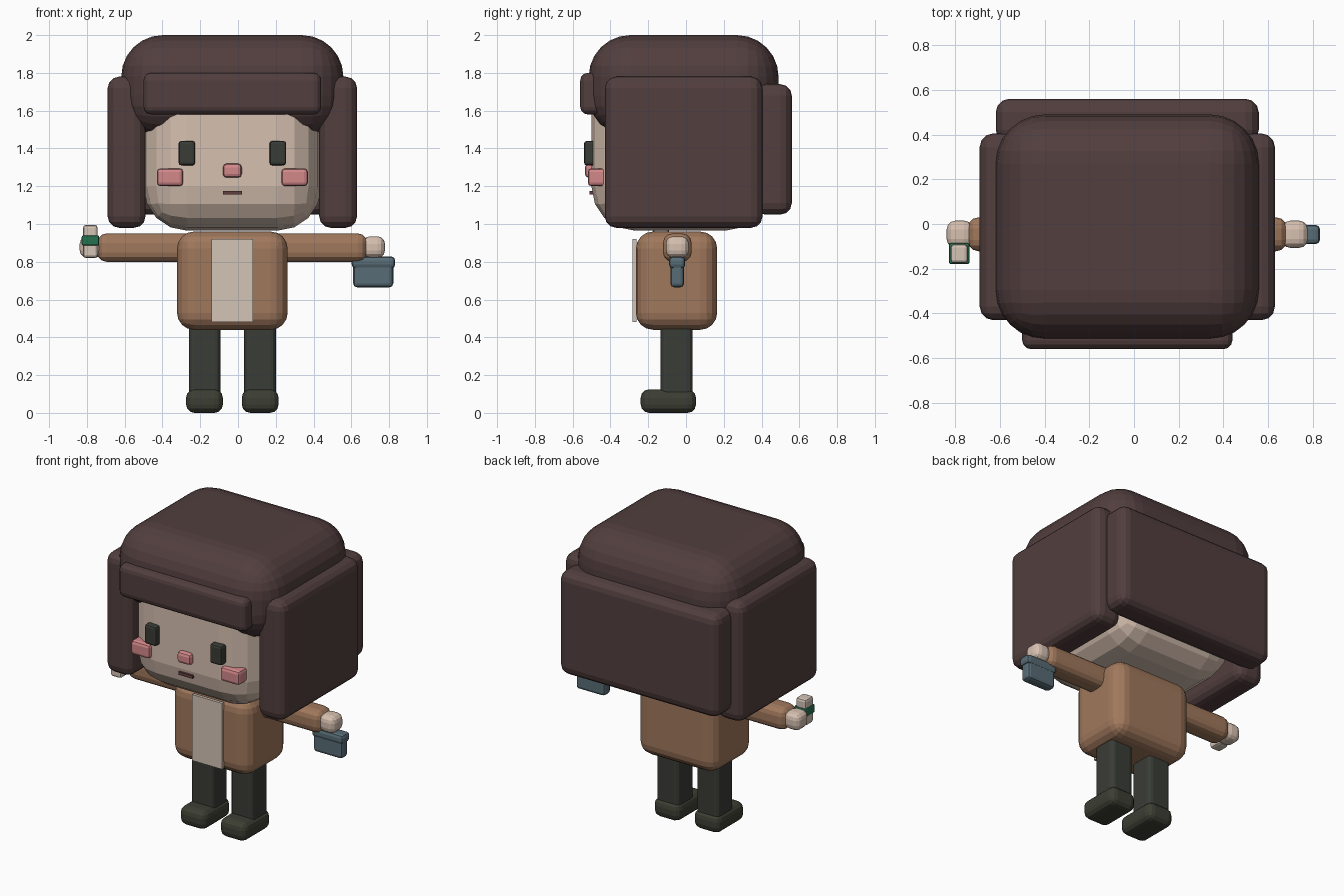
import bpy
import bmesh
from mathutils import Vector

old = bpy.data.objects.get("Cube")
if old:
    bpy.data.objects.remove(old, do_unlink=True)


def material(name, rgb):
    """One flat colour, given as sRGB bytes and stored linear."""
    lin = [((c / 255 + 0.055) / 1.055) ** 2.4 for c in rgb] + [1.0]
    m = bpy.data.materials.new(name)
    m.use_nodes = True
    m.diffuse_color = lin
    bsdf = m.node_tree.nodes["Principled BSDF"]
    bsdf.inputs["Base Color"].default_value = lin
    bsdf.inputs["Roughness"].default_value = 0.8
    return m


HAIR = material("dark brown hair", (82, 62, 62))
SKIN = material("pale skin", (214, 192, 176))
COAT = material("tan coat", (160, 120, 92))
DARK = material("charcoal trousers", (58, 60, 54))
BOOT = material("dark olive boots", (60, 62, 51))
PINK = material("pink blush", (212, 136, 138))
MOUTH = material("dark red mouth", (98, 62, 62))
BAG = material("slate blue bag", (88, 108, 118))
GREEN = material("green sleeve", (38, 112, 80))
CREAM = material("cream cloth", (212, 195, 182))


def block(name, x, y, z, mat, bevel=0.0, segments=3):
    """Rounded box spanning the given (low, high) ranges."""
    lo, hi = Vector((x[0], y[0], z[0])), Vector((x[1], y[1], z[1]))
    mid, size = (lo + hi) / 2, hi - lo
    bm = bmesh.new()
    bmesh.ops.create_cube(bm, size=1)
    bmesh.ops.scale(bm, vec=size, verts=bm.verts)
    if bevel:
        bmesh.ops.bevel(bm, geom=bm.edges[:], offset=bevel, segments=segments,
                        profile=0.5, affect='EDGES', clamp_overlap=True)
    mesh = bpy.data.meshes.new(name)
    bm.to_mesh(mesh)
    bm.free()
    mesh.materials.append(mat)
    ob = bpy.data.objects.new(name, mesh)
    ob.location = mid
    bpy.context.collection.objects.link(ob)
    return ob


CX = -0.03  # the body's own centre line


def pair(name, inner, outer, y, z, mat, bevel, segments=3):
    """The same block on both sides of the body's centre line."""
    block("left_" + name, (CX + inner, CX + outer), y, z, mat, bevel, segments)
    block("right_" + name, (CX - outer, CX - inner), y, z, mat, bevel, segments)


def centred(name, half, y, z, mat, bevel, segments=3):
    block(name, (CX - half, CX + half), y, z, mat, bevel, segments)


# Head and hair
centred("head", 0.47, (-0.50, 0.44), (0.965, 1.85), SKIN, 0.23, 4)
centred("hair_cap", 0.588, (-0.515, 0.49), (1.46, 2.0), HAIR, 0.22, 6)
centred("hair_fringe", 0.47, (-0.56, -0.42), (1.58, 1.80), HAIR, 0.04)
centred("hair_back", 0.588, (0.36, 0.56), (1.05, 1.74), HAIR, 0.06)
pair("hair_side", 0.46, 0.66, (-0.43, 0.405), (0.98, 1.78), HAIR, 0.06)

# Face
pair("eye", 0.197, 0.285, (-0.54, -0.46), (1.31, 1.44), DARK, 0.015, 2)
pair("cheek", 0.26, 0.40, (-0.52, -0.42), (1.20, 1.295), PINK, 0.02, 2)
centred("nose", 0.05, (-0.535, -0.46), (1.245, 1.32), PINK, 0.02, 2)
centred("mouth", 0.05, (-0.51, -0.44), (1.155, 1.175), MOUTH, 0.0)

# Body
centred("coat_body", 0.293, (-0.265, 0.165), (0.44, 0.96), COAT, 0.09, 4)
centred("shirt_panel", 0.11, (-0.282, -0.262), (0.48, 0.92), CREAM, 0.0)
pair("arm", 0.20, 0.715, (-0.122, 0.03), (0.80, 0.95), COAT, 0.05)
pair("hand", 0.69, 0.808, (-0.107, 0.015), (0.82, 0.935), SKIN, 0.04)
pair("leg", 0.063, 0.23, (-0.135, 0.035), (0.08, 0.50), DARK, 0.03)
pair("boot", 0.05, 0.245, (-0.24, 0.053), (0.0, 0.125), BOOT, 0.045)

# Bag hanging from the left hand
block("bag_body", (0.61, 0.822), (-0.083, -0.01), (0.665, 0.79), BAG, 0.02, 2)
block("bag_flap", (0.602, 0.832), (-0.09, -0.004), (0.765, 0.828), BAG, 0.02, 2)

# Cup held in the right hand
block("cup", (-0.82, -0.743), (-0.175, -0.09), (0.82, 0.995), CREAM, 0.015, 2)
block("cup_sleeve", (-0.828, -0.735), (-0.18, -0.085), (0.885, 0.94), GREEN, 0.01, 2)
